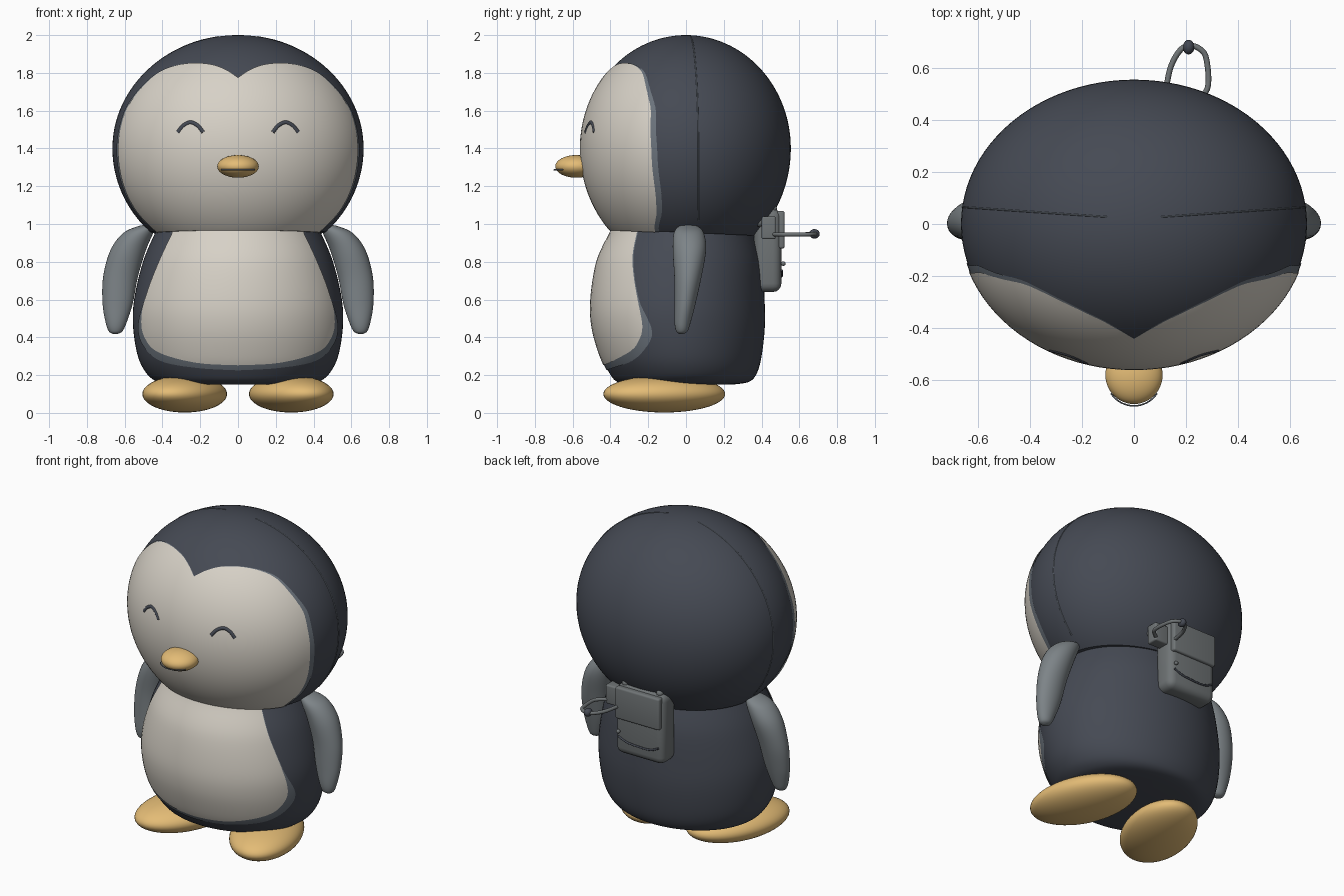
import bpy, bmesh, math
from mathutils import Matrix, Vector

if "Cube" in bpy.data.objects:
    bpy.data.objects.remove(bpy.data.objects["Cube"])


def material(name, rgb):
    m = bpy.data.materials.new(name)
    m.use_nodes = True
    m.diffuse_color = (*rgb, 1)
    m.node_tree.nodes["Principled BSDF"].inputs["Base Color"].default_value = (*rgb, 1)
    return m


NAVY = material("dark_slate", (0.06, 0.068, 0.088))
CREAM = material("cream", (0.68, 0.64, 0.57))
GREY = material("flipper_grey", (0.205, 0.23, 0.245))
RIM = material("rim_grey", (0.15, 0.175, 0.205))
PACK = material("pack_grey", (0.16, 0.175, 0.18))
GOLD = material("beak_gold", (0.77, 0.5, 0.18))


def finish(name, mesh, mat):
    """Link a mesh as a smooth object with one colour."""
    ob = bpy.data.objects.new(name, mesh)
    bpy.context.collection.objects.link(ob)
    mesh.materials.clear()
    mesh.materials.append(mat)
    bpy.ops.object.select_all(action='DESELECT')
    ob.select_set(True)
    bpy.context.view_layer.objects.active = ob
    bpy.ops.object.shade_smooth_by_angle(angle=math.radians(40))
    return ob


def from_bm(name, bm, mat):
    bmesh.ops.recalc_face_normals(bm, faces=bm.faces)
    mesh = bpy.data.meshes.new(name)
    bm.to_mesh(mesh)
    bm.free()
    return finish(name, mesh, mat)


def smooth(points, steps=6):
    """Catmull-Rom interpolation of tuples of any length."""
    p = [points[0]] + list(points) + [points[-1]]
    out = []
    for i in range(1, len(p) - 2):
        for s in range(steps):
            t = s / steps
            out.append(tuple(
                b + t * (c - a) / 2 + t * t * (a - 2.5 * b + 2 * c - d / 2)
                + t ** 3 * (1.5 * (b - c) + (d - a) / 2)
                for a, b, c, d in zip(*p[i - 1:i + 3])))
    return out + [tuple(points[-1])]


def loft(name, sections, mat, segs=72):
    """Elliptic sections (cx, cy, z, rx, ry) joined from bottom to top."""
    bm = bmesh.new()
    rings = []
    for cx, cy, z, rx, ry in smooth(sections):
        angles = [math.tau * k / segs for k in range(segs)]
        rings.append([bm.verts.new((cx + rx * math.cos(a), cy + ry * math.sin(a), z)) for a in angles])
    for lo, hi in zip(rings, rings[1:]):
        for k in range(segs):
            n = (k + 1) % segs
            bm.faces.new((lo[k], lo[n], hi[n], hi[k]))
    bm.faces.new(rings[0])
    bm.faces.new(rings[-1])
    return from_bm(name, bm, mat)


def ellipsoid(name, centre, radii, mat, turn=0):
    bm = bmesh.new()
    m = Matrix.Translation(centre) @ Matrix.Rotation(turn, 4, 'Z') @ Matrix.Diagonal((*radii, 1))
    bmesh.ops.create_uvsphere(bm, u_segments=48, v_segments=28, radius=1, matrix=m)
    return from_bm(name, bm, mat)


def box(name, lo, hi, bevel, mat):
    bm = bmesh.new()
    lo, hi = Vector(lo), Vector(hi)
    m = Matrix.Translation((lo + hi) / 2) @ Matrix.Diagonal((*(hi - lo), 1))
    bmesh.ops.create_cube(bm, size=1, matrix=m)
    bmesh.ops.bevel(bm, geom=bm.edges[:], offset=bevel, segments=4, profile=0.5, affect='EDGES')
    return from_bm(name, bm, mat)


def tube(name, points, radius, mat):
    curve = bpy.data.curves.new(name, 'CURVE')
    curve.dimensions = '3D'
    curve.bevel_depth = radius
    curve.bevel_resolution = 3
    curve.use_fill_caps = True
    spline = curve.splines.new('POLY')
    path = smooth(points)
    spline.points.add(len(path) - 1)
    for sp, p in zip(spline.points, path):
        sp.co = (*p, 1)
    temp = bpy.data.objects.new(name, curve)
    mesh = bpy.data.meshes.new_from_object(temp)
    bpy.data.objects.remove(temp)
    return finish(name, mesh, mat)


def plate(name, source, outline, offset, mat):
    """Thin skin over the front of source, trimmed to a mirrored front outline."""
    half = smooth(outline)
    loop = half + [(-x, z) for x, z in reversed(half[1:-1])]
    bm = bmesh.new()
    face = bm.faces.new([bm.verts.new((x, -1, z)) for x, z in loop])
    ext = bmesh.ops.extrude_face_region(bm, geom=[face])["geom"]
    bmesh.ops.translate(bm, vec=(0, 0.98, 0), verts=[v for v in ext if isinstance(v, bmesh.types.BMVert)])
    cutter = from_bm(name + "_cutter", bm, mat)
    cutter.data.materials.append(RIM)
    for f in cutter.data.polygons:
        f.material_index = 1
    bm = bmesh.new()
    bm.from_mesh(source.data)
    bm.normal_update()
    shifts = [v.normal * offset for v in bm.verts]
    for v, s in zip(bm.verts, shifts):
        v.co += s
    skin = from_bm(name + "_skin", bm, mat)
    skin.data.materials.append(RIM)
    mod = skin.modifiers.new("trim", 'BOOLEAN')
    mod.operation = 'INTERSECT'
    mod.solver = 'EXACT'
    mod.object = cutter
    graph = bpy.context.evaluated_depsgraph_get()
    bm = bmesh.new()
    bm.from_mesh(bpy.data.meshes.new_from_object(skin.evaluated_get(graph)))
    # Keep only the outer skin, not the trimming walls
    walls = [f for f in bm.faces if f.material_index == 1]
    bmesh.ops.delete(bm, geom=walls, context='FACES')
    mesh = bpy.data.meshes.new(name)
    bm.to_mesh(mesh)
    bm.free()
    for helper in (cutter, skin):
        bpy.data.objects.remove(helper)
    return finish(name, mesh, mat)


# Head: an egg cut off at the neck
HX, HY, HZ = 0.665, 0.555, 1.4


def height(z):
    return 0.6 if z > 0 else 0.62


def on_head(x, z):
    """Front surface point of the head."""
    k = 1 - (x / HX) ** 2 - ((z - HZ) / height(z - HZ)) ** 2
    return (x, -HY * math.sqrt(max(k, 0)), z)


bm = bmesh.new()
bmesh.ops.create_uvsphere(bm, u_segments=96, v_segments=64, radius=1)
for v in bm.verts:
    v.co = (v.co.x * HX, v.co.y * HY, HZ + v.co.z * height(v.co.z))
bmesh.ops.bisect_plane(bm, geom=bm.verts[:] + bm.edges[:] + bm.faces[:], plane_co=(0, 0, 0.955),
                       plane_no=(0, 0.045, 1), clear_inner=True)
bmesh.ops.holes_fill(bm, edges=[e for e in bm.edges if e.is_boundary], sides=0)
head = from_bm("head", bm, NAVY)

# Body
body = loft("body", [
    (0, -0.02, 0.15, 0.37, 0.27), (0, -0.015, 0.165, 0.43, 0.35), (0, -0.015, 0.21, 0.485, 0.39),
    (0, -0.025, 0.3, 0.53, 0.425), (0, -0.038, 0.45, 0.555, 0.455), (0, -0.042, 0.6, 0.55, 0.458),
    (0, -0.033, 0.8, 0.503, 0.435), (0, -0.02, 0.95, 0.44, 0.38), (0, -0.02, 0.985, 0.42, 0.365)], NAVY)

# Pale face with a heart-shaped top, and a grey rim beneath it
face = [(0, 1.775), (0.06, 1.815), (0.14, 1.845), (0.25, 1.852), (0.36, 1.83), (0.45, 1.78),
        (0.545, 1.68), (0.605, 1.57), (0.635, 1.4), (0.611, 1.22), (0.54, 1.07), (0.425, 0.95),
        (0.36, 0.9), (0, 0.9)]
plate("face_patch", head, face, 0.007, CREAM)
plate("face_rim", head, [(x * 1.013, z) for x, z in face], 0.004, RIM)

# Pale belly with a grey rim
side = [(0, 0.995), (0.33, 0.99), (0.35, 0.95), (0.42, 0.8), (0.485, 0.63)]
plate("belly_patch", body, side + [(0.512, 0.5), (0.495, 0.4), (0.42, 0.32), (0.22, 0.265), (0, 0.252)],
      0.007, CREAM)
plate("belly_rim", body, side + [(0.529, 0.47), (0.505, 0.36), (0.41, 0.275), (0.22, 0.238), (0, 0.225)],
      0.004, RIM)

# Seam over the head, split at the crown
for s, label in ((1, "left"), (-1, "right")):
    seam = []
    for k in range(15):
        a = math.radians(9 + k * 8.5)
        y = 0.02 + 0.045 * math.sin(min(a, math.pi / 2))
        r = math.sqrt(1 - (y / HY) ** 2)
        seam.append((s * HX * r * math.sin(a), y, HZ + height(math.cos(a)) * r * math.cos(a)))
    tube(label + "_head_seam", seam, 0.003, RIM)

    # Smiling eyes
    arch = [(0.183, 1.485), (0.212, 1.52), (0.25, 1.537), (0.288, 1.52), (0.317, 1.485)]
    tube(label + "_eye", [on_head(s * x, z) for x, z in arch], 0.012, NAVY)

    # Flippers
    loft(label + "_flipper", [
        (s * 0.65, -0.025, 0.418, 0.012, 0.01), (s * 0.648, -0.022, 0.432, 0.036, 0.03),
        (s * 0.645, -0.018, 0.48, 0.056, 0.043), (s * 0.637, -0.005, 0.58, 0.08, 0.056),
        (s * 0.622, 0.01, 0.72, 0.092, 0.072), (s * 0.582, 0.018, 0.86, 0.094, 0.088),
        (s * 0.53, 0.015, 0.95, 0.08, 0.08), (s * 0.485, 0.012, 0.988, 0.045, 0.05),
        (s * 0.47, 0.01, 0.995, 0.012, 0.015)], GREY, 36)

    # Feet, toes turned out
    ellipsoid(label + "_foot", (s * 0.282, -0.115, 0.1), (0.205, 0.335, 0.098), GOLD, s * math.radians(20))

# Beak with a mouth line
ellipsoid("beak", (0, -0.58, 1.305), (0.11, 0.112, 0.06), GOLD)
arc = [math.radians(-145 + 11 * k) for k in range(11)]
tube("mouth_line", [(0.108 * math.cos(a), -0.587 + 0.112 * math.sin(a), 1.287) for a in arc], 0.003, RIM)

# Backpack with flap, pocket line, fittings and side box
box("backpack", (-0.19, 0.36, 0.64), (0.15, 0.505, 1.08), 0.045, PACK)
box("backpack_flap", (-0.175, 0.48, 0.87), (0.135, 0.522, 1.07), 0.012, PACK)
box("backpack_side_box", (0.13, 0.4, 0.92), (0.235, 0.475, 1.04), 0.01, PACK)
tube("pocket_line", [(-0.16, 0.507, 0.75), (-0.09, 0.507, 0.725), (0.05, 0.507, 0.73), (0.12, 0.507, 0.755)],
     0.006, NAVY)
ellipsoid("pocket_button", (0.115, 0.515, 0.79), (0.012, 0.012, 0.012), PACK)
for x in (-0.14, 0.1):
    ellipsoid("top_fitting", (x, 0.46, 1.08), (0.022, 0.022, 0.022), PACK)
ellipsoid("side_knob", (0.2, 0.39, 1.01), (0.025, 0.025, 0.025), PACK)

# Hanging hoop and its bead
tube("hoop", [(0.12, 0.5, 0.945), (0.14, 0.6, 0.945), (0.175, 0.665, 0.947), (0.21, 0.685, 0.948),
              (0.25, 0.675, 0.947), (0.278, 0.635, 0.945), (0.282, 0.52, 0.945), (0.22, 0.46, 0.945)], 0.011, PACK)
ellipsoid("hoop_bead", (0.21, 0.68, 0.948), (0.022, 0.028, 0.025), NAVY)
